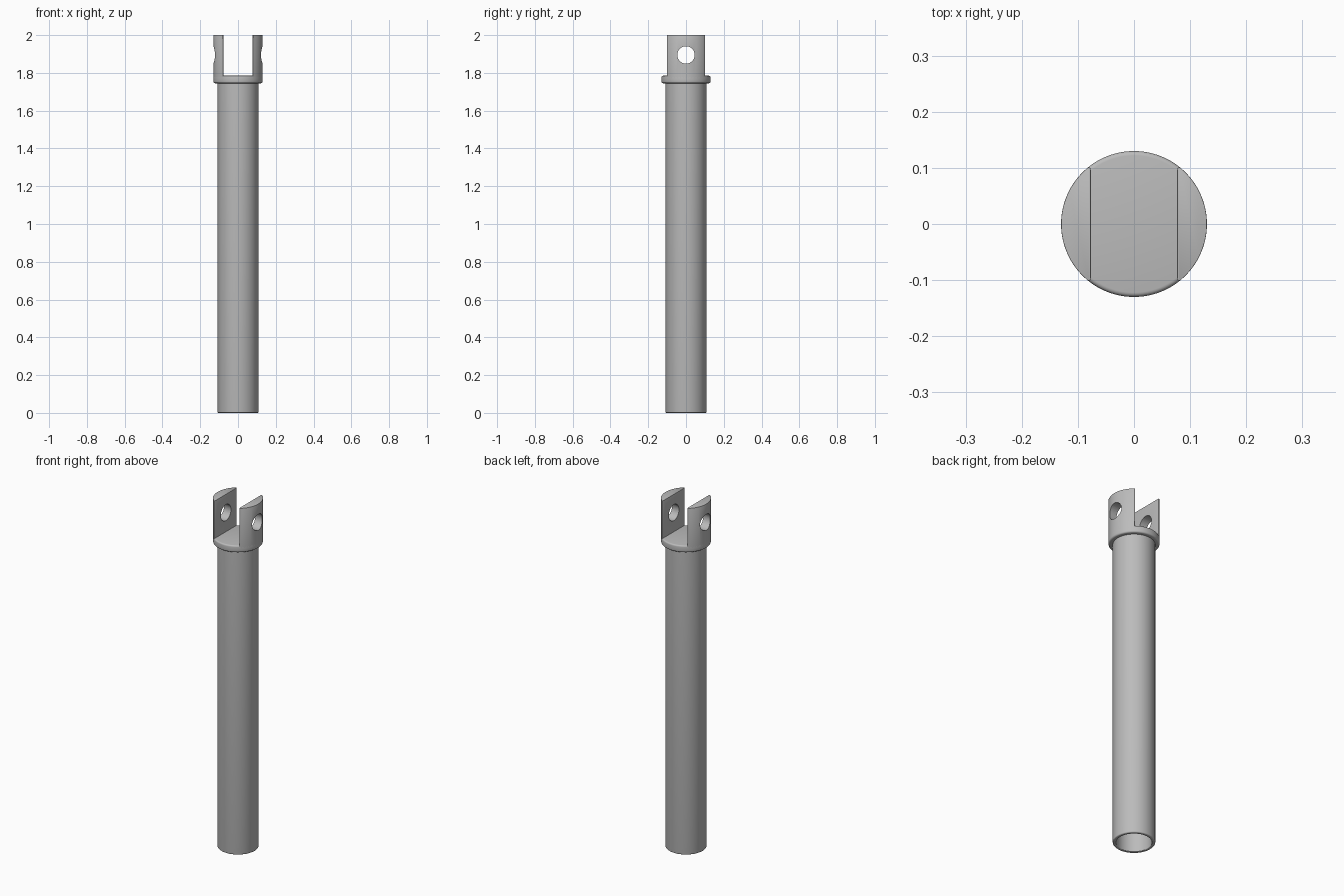
import bpy, bmesh, math
from mathutils import Matrix

old = bpy.data.objects.get("Cube")
if old:
    bpy.data.objects.remove(old)

SEGMENTS = 96
COLLAR_R = 0.13
COLLAR_TOP = 1.785
SLOT = 0.077

steel = bpy.data.materials.new("grey_steel")
steel.use_nodes = True
GREY = (0.5, 0.5, 0.5, 1)
steel.diffuse_color = GREY
steel.node_tree.nodes["Principled BSDF"].inputs["Base Color"].default_value = GREY


def make_object(name, bm):
    bmesh.ops.recalc_face_normals(bm, faces=bm.faces)
    mesh = bpy.data.meshes.new(name)
    bm.to_mesh(mesh)
    bm.free()
    mesh.materials.append(steel)
    obj = bpy.data.objects.new(name, mesh)
    bpy.context.collection.objects.link(obj)
    return obj


def smooth(obj):
    bpy.ops.object.select_all(action='DESELECT')
    obj.select_set(True)
    bpy.context.view_layer.objects.active = obj
    bpy.ops.object.shade_smooth_by_angle(angle=math.radians(35))


def lathe(name, profile):
    bm = bmesh.new()
    verts = [bm.verts.new((r, 0, z)) for r, z in profile]
    edges = [bm.edges.new(pair) for pair in zip(verts, verts[1:])]
    bmesh.ops.spin(bm, geom=verts + edges, axis=(0, 0, 1), cent=(0, 0, 0),
                   angle=math.tau, steps=SEGMENTS)
    bmesh.ops.remove_doubles(bm, verts=bm.verts, dist=1e-5)
    smooth(make_object(name, bm))


def arc(r, z, size, start):
    """Quarter-round corner of a lathe profile, running anticlockwise."""
    angles = [math.radians(start + 22.5 * i) for i in range(5)]
    return [(r + size * math.cos(a), z + size * math.sin(a)) for a in angles]


# Hollow tube, open at the bottom, with a solid collar on top
tube_top = 1.745
lathe("tube_and_collar",
      [(0, 1.7), (0.09, 1.7)]
      + arc(0.094, 0.004, 0.004, 180)
      + arc(0.102, 0.006, 0.006, 270)
      + [(0.108, tube_top)]
      + arc(COLLAR_R - 0.009, tube_top + 0.009, 0.009, 270)
      + arc(COLLAR_R - 0.008, COLLAR_TOP - 0.008, 0.008, 0)
      + [(0, COLLAR_TOP)])

# Cross pin cutter for both fork arms
bm = bmesh.new()
bmesh.ops.create_cone(bm, cap_ends=True, segments=48, radius1=0.046,
                      radius2=0.046, depth=0.5,
                      matrix=Matrix.Translation((0, 0, 1.895))
                      @ Matrix.Rotation(math.pi / 2, 4, 'Y'))
cutter = make_object("pin_hole_cutter", bm)
cutter.hide_render = True
cutter.hide_viewport = True

# Two fork arms: circular segments with rounded corners and a pin hole
half = math.acos(SLOT / COLLAR_R)
for name, side in (("left_fork_arm", 1), ("right_fork_arm", -1)):
    bm = bmesh.new()
    ring = []
    for i in range(33):
        a = half * (i / 16 - 1)
        ring.append(bm.verts.new((side * COLLAR_R * math.cos(a),
                                  COLLAR_R * math.sin(a), COLLAR_TOP - 0.015)))
    base = bm.faces.new(ring)
    top = bmesh.ops.extrude_face_region(bm, geom=[base])["geom"]
    bmesh.ops.translate(bm, vec=(0, 0, 2 - COLLAR_TOP + 0.015),
                        verts=[g for g in top if isinstance(g, bmesh.types.BMVert)])
    bmesh.ops.recalc_face_normals(bm, faces=bm.faces)
    corners = [e for e in bm.edges
               if all(abs(v.co.x) < SLOT + 0.001 for v in e.verts)
               and abs(e.verts[0].co.z - e.verts[1].co.z) > 0.1]
    bmesh.ops.bevel(bm, geom=corners, offset=0.009, segments=4, profile=0.5,
                    affect='EDGES')
    rim = [e for e in bm.edges if all(v.co.z > 1.999 for v in e.verts)]
    bmesh.ops.bevel(bm, geom=rim, offset=0.003, segments=2, profile=0.5,
                    affect='EDGES', clamp_overlap=True)
    arm = make_object(name, bm)
    hole = arm.modifiers.new("pin_hole", 'BOOLEAN')
    hole.operation = 'DIFFERENCE'
    hole.object = cutter
    hole.solver = 'EXACT'
    smooth(arm)
    bpy.context.view_layer.objects.active = arm
    bpy.ops.object.modifier_apply(modifier=hole.name)
bpy.data.objects.remove(cutter)
